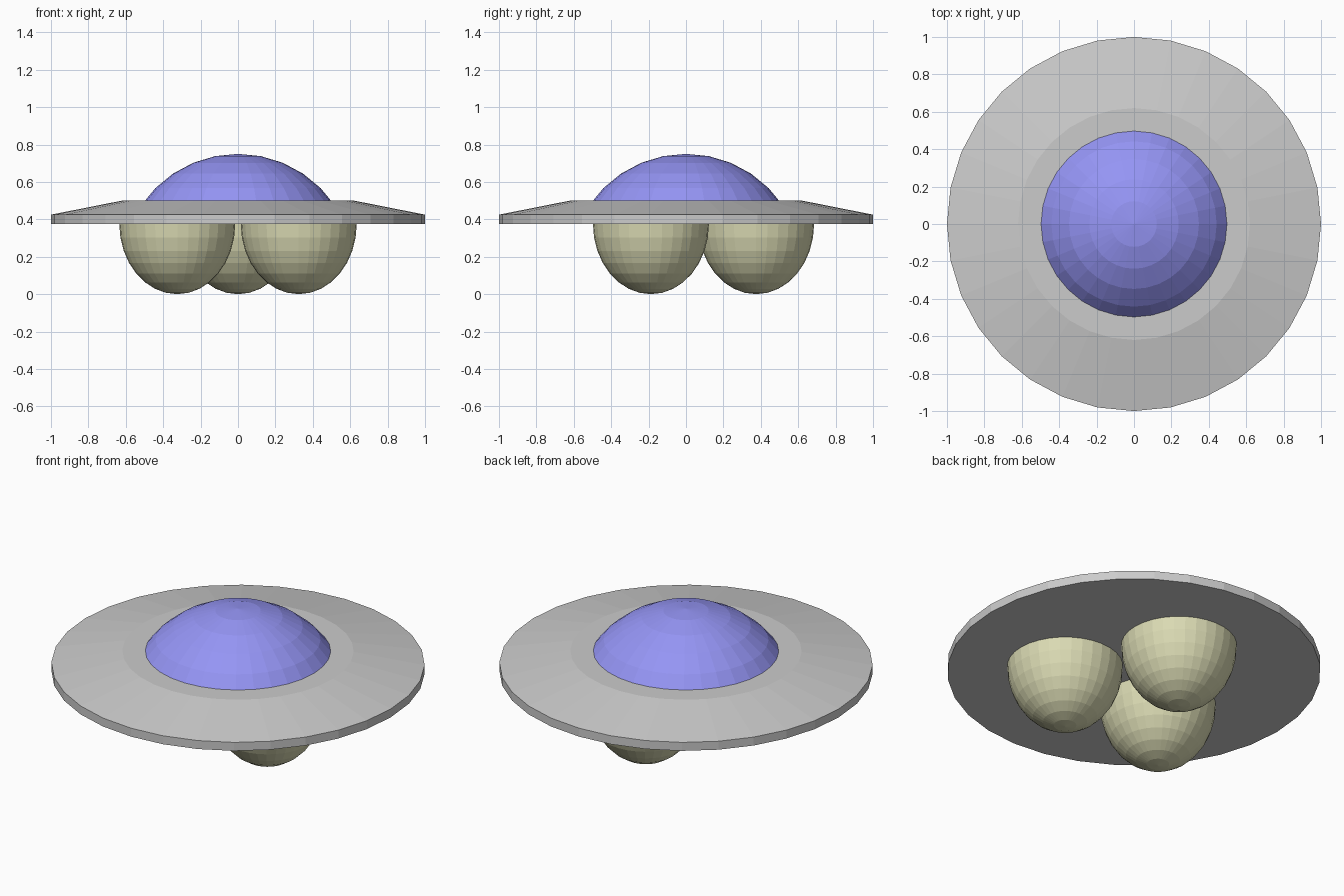
import bpy, bmesh, math
from mathutils import Matrix, Vector

if "Cube" in bpy.data.objects:
    bpy.data.objects.remove(bpy.data.objects["Cube"])

SIDES, RINGS = 32, 16
PLATE_BOTTOM, RIM_TOP, PLATE_TOP = 0.375, 0.425, 0.5


def material(name, colour):
    mat = bpy.data.materials.new(name)
    mat.diffuse_color = (*colour, 1)
    mat.use_nodes = True
    mat.node_tree.nodes["Principled BSDF"].inputs["Base Color"].default_value = mat.diffuse_color
    return mat


def add_object(name, bm, mat=None):
    bmesh.ops.recalc_face_normals(bm, faces=bm.faces)
    mesh = bpy.data.meshes.new(name)
    bm.to_mesh(mesh)
    bm.free()
    obj = bpy.data.objects.new(name, mesh)
    bpy.context.collection.objects.link(obj)
    if mat:
        mesh.materials.append(mat)
    return obj


def sphere_cap(name, centre, radii, cut_z, keep_above, mat):
    """Faceted ellipsoid trimmed by a horizontal plane and capped."""
    bm = bmesh.new()
    place = Matrix.Translation(centre) @ Matrix.Diagonal((*radii, 1))
    bmesh.ops.create_uvsphere(bm, u_segments=SIDES, v_segments=RINGS, radius=1, matrix=place)
    cut = bmesh.ops.bisect_plane(
        bm, geom=bm.verts[:] + bm.edges[:] + bm.faces[:], dist=1e-5,
        plane_co=(0, 0, cut_z), plane_no=(0, 0, 1),
        clear_inner=keep_above, clear_outer=not keep_above)
    rim = [e for e in bm.edges if e.is_boundary]
    bmesh.ops.edgeloop_fill(bm, edges=rim)
    return add_object(name, bm, mat)


# Saucer plate: stacked rings joined into a closed bevelled disc
bm = bmesh.new()
loops = []
for r, z in [(1, PLATE_BOTTOM), (1, RIM_TOP), (0.62, PLATE_TOP)]:
    angles = [2 * math.pi * i / SIDES for i in range(SIDES)]
    loops.append([bm.verts.new((r * math.cos(a), r * math.sin(a), z)) for a in angles])
for low, high in zip(loops, loops[1:]):
    for i in range(SIDES):
        j = (i + 1) % SIDES
        bm.faces.new((low[i], low[j], high[j], high[i]))
bm.faces.new(loops[0][::-1])
bm.faces.new(loops[-1])
add_object("saucer_plate", bm)

# Canopy dome
blue = material("canopy_blue", (0.3, 0.3, 0.91))
sphere_cap("canopy_dome", (0, 0, 0.125), (0.625,) * 3, PLATE_TOP - 0.005, True, blue)

# Three landing pods in a triangle beneath the plate
cream = material("pod_cream", (0.7, 0.7, 0.45))
for i in range(3):
    a = math.radians(90 + 120 * i)
    centre = Vector((0.375 * math.cos(a), 0.375 * math.sin(a), PLATE_BOTTOM))
    sphere_cap(f"landing_pod_{i + 1}", centre, (0.31, 0.31, 0.375), PLATE_BOTTOM, False, cream)
